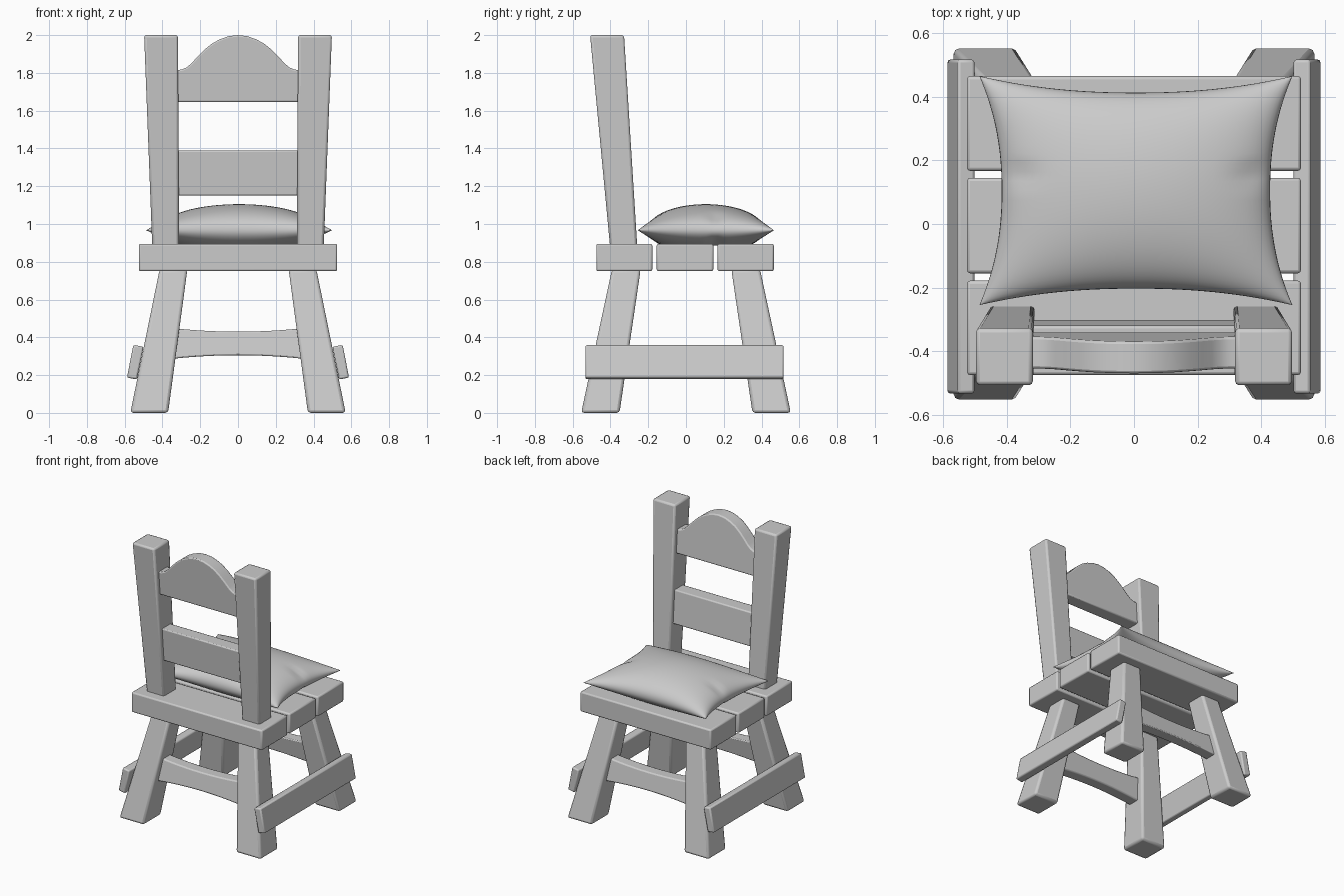
import bpy, bmesh
from math import sin, pi, exp, radians

if "Cube" in bpy.data.objects:
    bpy.data.objects.remove(bpy.data.objects["Cube"])


def make_object(name, verts, faces, bevel=0.0, angle=35):
    mesh = bpy.data.meshes.new(name)
    mesh.from_pydata(verts, [], faces)
    bm = bmesh.new()
    bm.from_mesh(mesh)
    bmesh.ops.remove_doubles(bm, verts=bm.verts, dist=1e-5)
    bmesh.ops.recalc_face_normals(bm, faces=bm.faces)
    bm.to_mesh(mesh)
    bm.free()
    ob = bpy.data.objects.new(name, mesh)
    bpy.context.collection.objects.link(ob)
    if bevel:
        mod = ob.modifiers.new("bevel", 'BEVEL')
        mod.width = bevel
        mod.segments = 2
        mod.limit_method = 'ANGLE'
        mod.angle_limit = radians(40)
    bpy.context.view_layer.objects.active = ob
    ob.select_set(True)
    bpy.ops.object.shade_smooth_by_angle(angle=radians(angle))
    ob.select_set(False)
    return ob


def loft(name, bottom, top, bevel):
    """Solid between two matching closed loops."""
    n = len(bottom)
    faces = [tuple(range(n)), tuple(range(n, 2 * n))]
    faces += [(i, (i + 1) % n, n + (i + 1) % n, n + i) for i in range(n)]
    return make_object(name, list(bottom) + list(top), faces, bevel)


def rect(x0, x1, y0, y1, z):
    return [(x0, y0, z), (x1, y0, z), (x1, y1, z), (x0, y1, z)]


def leaning_board(name, profile, lean, thick, bevel=0.008):
    """Extrude an x-z profile in y, following a leaning line y = lean(z)."""
    return loft(name, [(x, lean(z) - thick / 2, z) for x, z in profile],
                [(x, lean(z) + thick / 2, z) for x, z in profile], bevel)


def mirrored(half):
    return half + [(-x, z) for x, z in reversed(half) if abs(x) > 1e-6]


# Seat planks
for i, (y0, y1) in enumerate([(-0.475, -0.178), (-0.155, 0.145), (0.167, 0.465)]):
    loft(f"seat_plank_{i + 1}", rect(-0.525, 0.525, y0, y1, 0.75),
         rect(-0.525, 0.525, y0, y1, 0.895), 0.01)

for side, sx in (("left", -1), ("right", 1)):
    # Splayed, tapered legs
    for end, sy in (("front", -1), ("back", 1)):
        loft(f"{end}_{side}_leg",
             rect(sx * 0.37, sx * 0.57, sy * 0.352, sy * 0.555, 0.0),
             rect(sx * 0.268, sx * 0.415, sy * 0.24, sy * 0.392, 0.76), 0.016)
    # Backrest posts
    loft(f"{side}_backrest_post",
         rect(sx * 0.312, sx * 0.454, -0.402, -0.258, 0.88),
         rect(sx * 0.318, sx * 0.497, -0.508, -0.328, 2.0), 0.013)
    # Side stretchers on the outside of the legs
    section = [(0.535, 0.177), (0.588, 0.187), (0.554, 0.36), (0.5, 0.35)]
    loft(f"{side}_side_stretcher", [(sx * x, -0.533, z) for x, z in section],
         [(sx * x, 0.517, z) for x, z in section], 0.009)


# Backrest rails
def back_lean(z):
    return -0.33 - 0.09 * (z - 0.9) / 1.1


crest = [(-0.34, 1.645), (-0.34, 1.815), (-0.30, 1.817), (-0.27, 1.83), (-0.245, 1.852),
         (-0.215, 1.885), (-0.175, 1.925), (-0.135, 1.957), (-0.095, 1.978),
         (-0.05, 1.994), (0.0, 2.0)]
leaning_board("backrest_top_rail", mirrored(crest), back_lean, 0.1)
leaning_board("backrest_middle_rail", mirrored([(-0.34, 1.15), (-0.34, 1.39)]), back_lean, 0.1)

# Curved cross stretchers between the legs
steps = [-1 + i / 6 for i in range(13)]
waist = [(0.36 * t, 0.43 + 0.02 * t * t) for t in steps]
waist += [(0.36 * t, 0.305 - 0.02 * t * t) for t in reversed(steps)]
for end, sy in (("front", -1), ("back", 1)):
    leaning_board(f"{end}_cross_stretcher", waist,
                  lambda z, s=sy: s * (0.455 - 0.14 * z / 0.75), 0.085)


# Cushion: two puffed sheets meeting at a pinched seam
N = 36
verts, faces = [], []
for layer in (1, -1):
    base = len(verts)
    for j in range(N + 1):
        for i in range(N + 1):
            u, v = (sin(pi / 2 * (2 * k / N - 1)) for k in (i, j))
            x = 0.006 + u * (0.422 + 0.07 * abs(v) ** 2.2)
            y = 0.105 + v * (0.308 + 0.052 * abs(u) ** 2.2)
            puff = max(0.0, (1 - u * u) * (1 - v * v)) ** 0.48
            # soft crease running in from each side seam
            puff *= 1 - 0.2 * exp(-((y - 0.155) / 0.03) ** 2 - ((abs(u) - 0.9) / 0.15) ** 2)
            z = 0.967 + (0.138 * puff if layer > 0 else -0.12 * puff)
            verts.append((x, y, max(z, 0.885)))
    for j in range(N):
        for i in range(N):
            a = base + j * (N + 1) + i
            faces.append((a, a + 1, a + N + 2, a + N + 1))
make_object("cushion", verts, faces, angle=60)
